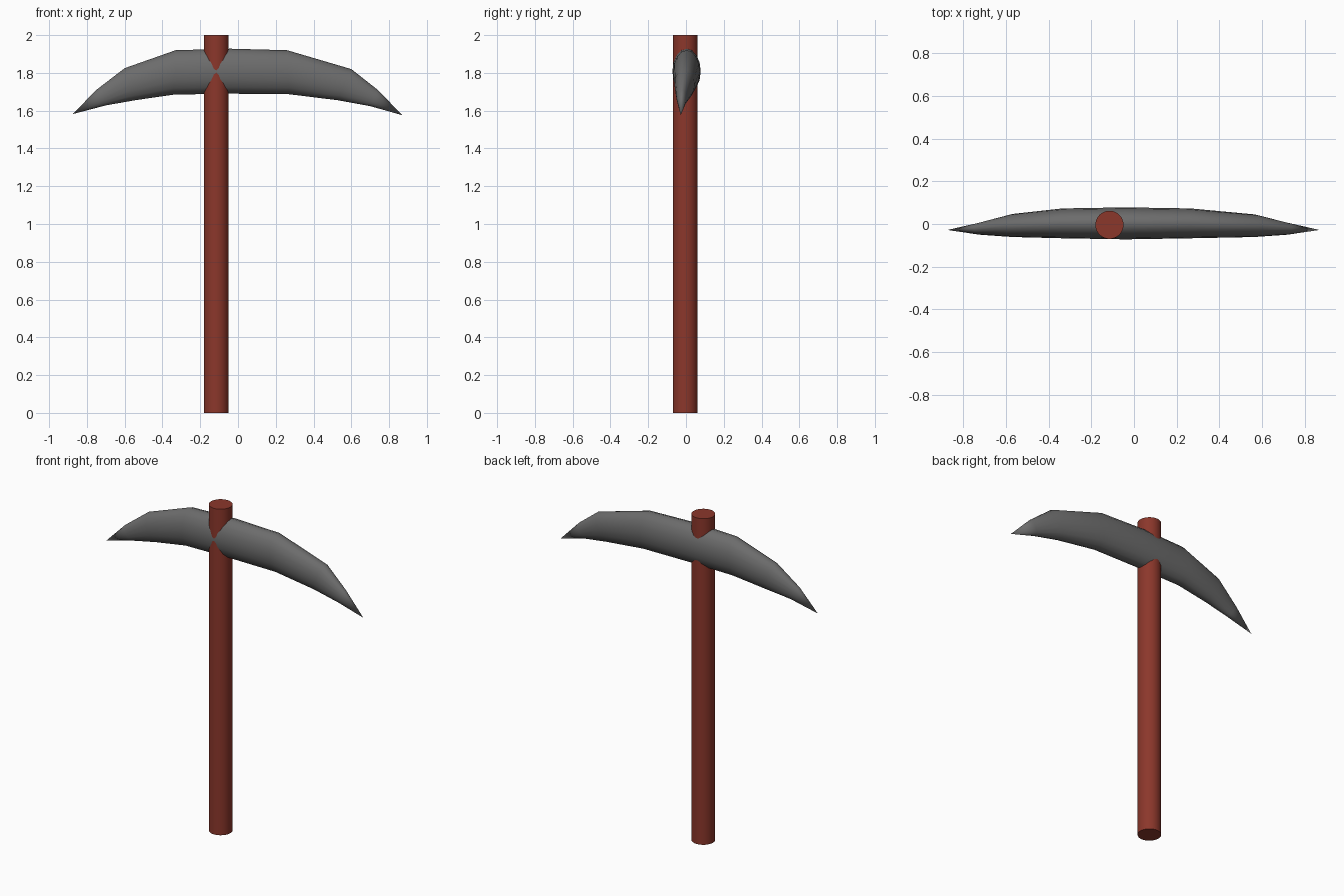
import bpy, bmesh, math
from mathutils import Vector

if "Cube" in bpy.data.objects:
    bpy.data.objects.remove(bpy.data.objects["Cube"])


def paint(obj, name, color):
    mat = bpy.data.materials.new(name)
    mat.diffuse_color = (*color, 1)
    mat.use_nodes = True
    mat.node_tree.nodes["Principled BSDF"].inputs["Base Color"].default_value = mat.diffuse_color
    obj.data.materials.append(mat)


def smooth(obj, angle):
    bpy.ops.object.select_all(action='DESELECT')
    obj.select_set(True)
    bpy.context.view_layer.objects.active = obj
    bpy.ops.object.shade_smooth_by_angle(angle=math.radians(angle))


# Straight round handle
bpy.ops.mesh.primitive_cylinder_add(vertices=32, radius=0.066, depth=2,
                                    location=(-0.115, -0.004, 1))
handle = bpy.context.object
handle.name = "handle"
paint(handle, "red_wood", (0.26, 0.038, 0.024))
smooth(handle, 40)

# Curved pick head: elliptical rings given as
# (top x, top z, bottom x, bottom z, front y, back y)
rings = [
    (-0.75, 1.71, -0.70, 1.628, -0.050, 0.006),
    (-0.60, 1.825, -0.54, 1.656, -0.061, 0.047),
    (-0.33, 1.92, -0.34, 1.685, -0.067, 0.073),
    (-0.04, 1.928, -0.04, 1.690, -0.072, 0.078),
    (0.26, 1.92, 0.27, 1.687, -0.067, 0.073),
    (0.60, 1.82, 0.53, 1.655, -0.061, 0.045),
    (0.74, 1.71, 0.70, 1.624, -0.050, 0.006),
]
SIDES = 16
bm = bmesh.new()
loops = []
for xt, zt, xb, zb, yf, yb in rings:
    top = Vector((xt, (yf + yb) / 2, zt))
    bottom = Vector((xb, (yf + yb) / 2, zb))
    mid, up = (top + bottom) / 2, (top - bottom) / 2
    across = Vector((0, (yb - yf) / 2, 0))
    angles = [2 * math.pi * i / SIDES for i in range(SIDES)]
    loops.append([bm.verts.new(mid + up * math.cos(a) + across * math.sin(a))
                  for a in angles])
for a, b in zip(loops, loops[1:]):
    for i in range(SIDES):
        j = (i + 1) % SIDES
        bm.faces.new((a[i], a[j], b[j], b[i]))

# Pointed tips
for loop, point in ((loops[0], (-0.875, -0.028, 1.582)),
                    (loops[-1], (0.87, -0.028, 1.576))):
    tip = bm.verts.new(point)
    for i in range(SIDES):
        bm.faces.new((loop[i], loop[(i + 1) % SIDES], tip))
bmesh.ops.recalc_face_normals(bm, faces=bm.faces)

mesh = bpy.data.meshes.new("pick_head")
bm.to_mesh(mesh)
bm.free()
head = bpy.data.objects.new("pick_head", mesh)
bpy.context.collection.objects.link(head)
paint(head, "dark_iron", (0.15, 0.15, 0.15))
smooth(head, 40)
